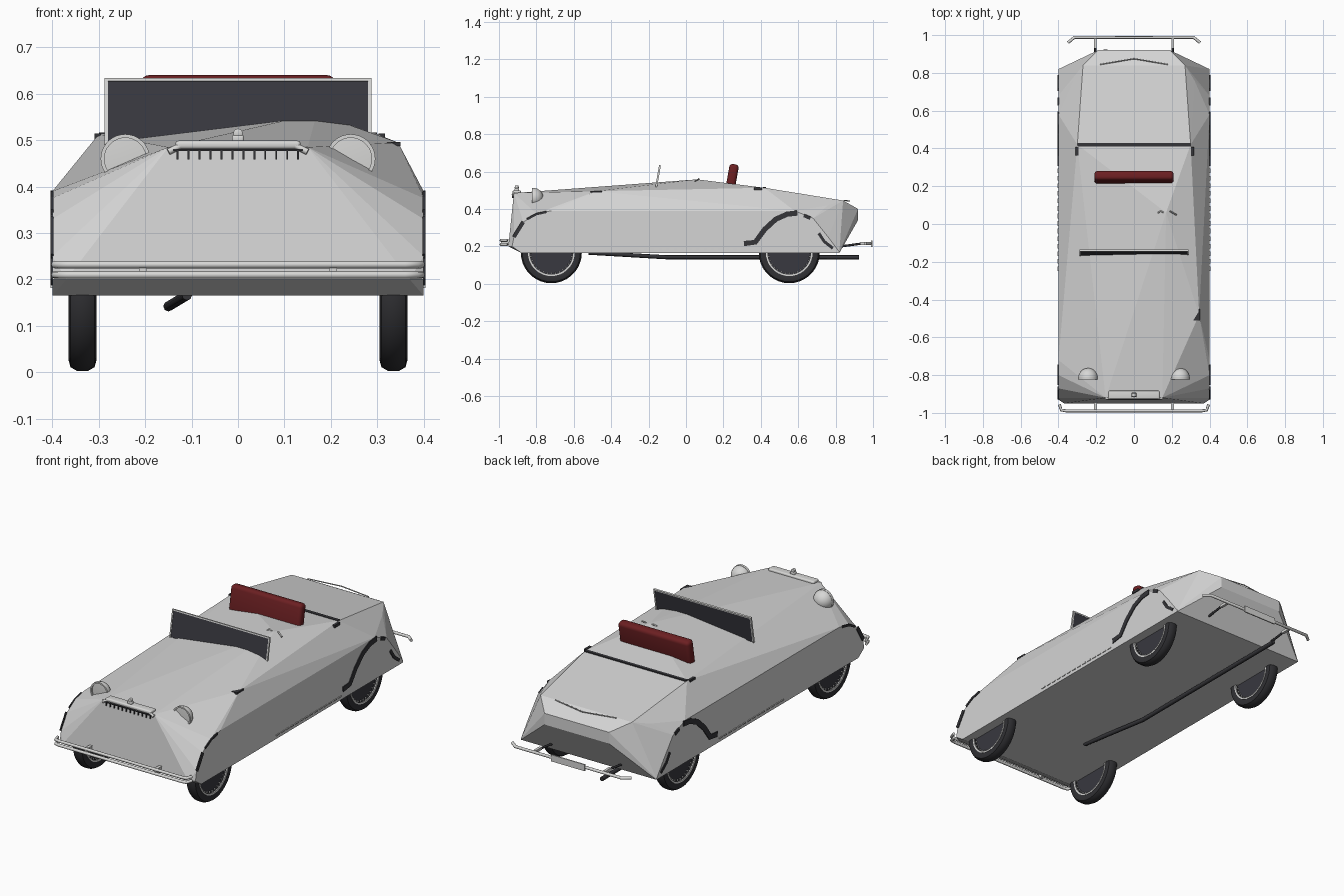
import bpy, bmesh
from math import cos, sin, pi, radians
from mathutils import Vector, Matrix

if "Cube" in bpy.data.objects:
    bpy.data.objects.remove(bpy.data.objects["Cube"])


def material(name, r, g, b):
    m = bpy.data.materials.new(name)
    m.use_nodes = True
    m.diffuse_color = (r, g, b, 1)
    m.node_tree.nodes["Principled BSDF"].inputs["Base Color"].default_value = (r, g, b, 1)
    return m


PAINT = material("pale grey paint", .66, .66, .66)
CHROME = material("light chrome", .68, .68, .67)
BLACK = material("black trim", .035, .035, .04)
RUBBER = material("dark rubber", .03, .03, .034)
GLASS = material("dark glass", .04, .04, .05)
RED = material("dark red leather", .15, .014, .016)


def finish(name, bm, mat, smooth=False):
    bmesh.ops.recalc_face_normals(bm, faces=bm.faces)
    me = bpy.data.meshes.new(name)
    bm.to_mesh(me)
    bm.free()
    me.materials.append(mat)
    ob = bpy.data.objects.new(name, me)
    bpy.context.collection.objects.link(ob)
    if smooth:
        bpy.ops.object.select_all(action='DESELECT')
        ob.select_set(True)
        bpy.context.view_layer.objects.active = ob
        bpy.ops.object.shade_smooth_by_angle(angle=radians(40))
    return ob


def box(name, loc, size, mat, tilt=0, bevel=0):
    bm = bmesh.new()
    bmesh.ops.create_cube(bm, size=1)
    bmesh.ops.scale(bm, vec=size, verts=bm.verts)
    if bevel:
        bmesh.ops.bevel(bm, geom=bm.edges[:], offset=bevel, segments=4, profile=.5, affect='EDGES')
    bm.transform(Matrix.Translation(loc) @ Matrix.Rotation(tilt, 4, 'X'))
    return finish(name, bm, mat, bevel > 0)


def tube(name, pts, r, mat):
    cu = bpy.data.curves.new(name, 'CURVE')
    cu.dimensions = '3D'
    cu.bevel_depth, cu.bevel_resolution, cu.use_fill_caps = r, 2, True
    sp = cu.splines.new('POLY')
    sp.points.add(len(pts) - 1)
    for p, co in zip(sp.points, pts):
        p.co = (*co, 1)
    cu.materials.append(mat)
    ob = bpy.data.objects.new(name, cu)
    bpy.context.collection.objects.link(ob)
    return ob


def lathe(name, profile, loc, axis, mat, steps=36):
    """Spin (radius, offset) points about the x or y axis."""
    bm = bmesh.new()
    rings = []
    for i in range(steps):
        a = 2 * pi * i / steps
        rings.append([bm.verts.new((o, r * cos(a), r * sin(a)) if axis == 'X'
                                   else (r * cos(a), o, r * sin(a))) for r, o in profile])
    for i in range(steps):
        a, b = rings[i], rings[(i + 1) % steps]
        for j in range(len(profile) - 1):
            bm.faces.new((a[j], b[j], b[j + 1], a[j + 1]))
    bmesh.ops.remove_doubles(bm, verts=bm.verts, dist=1e-5)
    bmesh.ops.translate(bm, verts=bm.verts, vec=loc)
    return finish(name, bm, mat, True)


def side_strip(name, pts, width, side, mat):
    """Thin plate following a (y, z) path on the body side."""
    bm = bmesh.new()
    rows = []
    for i, p in enumerate(pts):
        a, b = Vector(pts[max(i - 1, 0)]), Vector(pts[min(i + 1, len(pts) - 1)])
        d = (b - a).normalized() * width / 2
        rows.append([bm.verts.new((side * .398, p[0] + s * -d.y, p[1] + s * d.x)) for s in (-1, 1)])
    for a, b in zip(rows, rows[1:]):
        bm.faces.new((a[0], b[0], b[1], a[1]))
    out = bmesh.ops.extrude_face_region(bm, geom=bm.faces[:])["geom"]
    bmesh.ops.translate(bm, verts=[v for v in out if isinstance(v, bmesh.types.BMVert)],
                        vec=(side * .006, 0, 0))
    return finish(name, bm, mat)


# Faceted body shell: hull of mirrored fender, shoulder, nose and tail corners
front_arch = [(-.93, .2), (-.92, .25), (-.87, .33), (-.8, .375), (-.72, .39)]
rear_arch = [(.58, .39), (.68, .35), (.76, .25), (.82, .17)]
corners = [(.4, y, z) for y, z in front_arch + rear_arch]
corners += [(.4, -.88, .165), (.4, .82, .165), (.37, -.95, .2),
            (.15, -.92, .485), (.3, .42, .513), (.32, .76, .42),
            (.27, .84, .445), (.19, .92, .4), (.19, .92, .34)]
bm = bmesh.new()
for x, y, z in corners:
    for s in (-1, 1):
        bm.verts.new((s * x, y, z))
bm.verts.new((.17, .06, .558))
bm.verts.new((.345, -.48, .495))
res = bmesh.ops.convex_hull(bm, input=bm.verts)
bmesh.ops.delete(bm, geom=[v for v in bm.verts if not v.link_faces], context='VERTS')
finish("body_shell", bm, PAINT)

# Wheels: tyre, dark disc, bright rim and short spokes
tyre = [(.115, -.022), (.14, -.03), (.155, -.026), (.163, -.012), (.163, .012),
        (.155, .026), (.14, .03), (.115, .022), (.115, -.022)]
for place, y in (("front", -.72), ("rear", .552)):
    for label, s in (("left", 1), ("right", -1)):
        c = Vector((s * .335, y, .166))
        tag = f"{place}_{label}"
        lathe(tag + "_tyre", tyre, c, 'X', RUBBER)
        lathe(tag + "_disc", [(0, -.014), (.118, -.014), (.118, .014), (0, .014)], c, 'X', GLASS)
        for e in (-1, 1):
            off = Vector((e * .023, 0, 0))
            lathe(tag + "_rim", [(.116, -.004), (.125, -.004), (.125, .004), (.116, .004),
                                 (.116, -.004)], c + off, 'X', CHROME)
            lathe(tag + "_hub", [(0, -.01), (.025, -.01), (.02, .006), (0, .006)], c, 'X', CHROME, 16)
        for i in range(32):
            a = 2 * pi * i / 32
            d = Vector((0, cos(a), sin(a)))
            for e in (-1, 1):
                tube(tag + "_spoke", [c + d * r + Vector((e * .017, 0, 0)) for r in (.107, .118)],
                     .003, CHROME)

# Black arch trim and sill dashes on both sides
for s in (-1, 1):
    side_strip("front_arch_trim", front_arch[1:3], .02, s, BLACK)
    side_strip("front_arch_upper_trim", [(-.85, .345), (-.8, .372), (-.745, .384)], .012, s, BLACK)
    side_strip("rear_arch_trim", [(.31, .215), (.37, .222), (.42, .29), (.48, .345),
                                  (.54, .372), (.595, .378)], .028, s, BLACK)
    side_strip("rear_arch_back_trim", [(.63, .365), (.665, .35)], .018, s, BLACK)
    side_strip("rear_arch_tail_trim", [(.71, .27), (.74, .225), (.785, .19)], .016, s, BLACK)
    for i in range(14):
        y = -.25 + i * .04
        side_strip("sill_dash", [(y, .185), (y + .025, .185)], .006, s, CHROME)

# Headlamps: dome behind, rimmed lens in front
for s in (-1, 1):
    c = (s * .243, -.815, .46)
    dome = [(.052 * cos(i * pi / 16), .052 * sin(i * pi / 16)) for i in range(9)]
    lathe("headlamp_dome", [(0, -.004)] + dome, c, 'Y', CHROME)
    lathe("headlamp_rim", [(.045, -.008), (.053, -.008), (.053, .006), (.045, .006),
                           (.045, -.008)], c, 'Y', CHROME)

# Grille visor with hanging slats, and nose ornament
box("grille_visor", (0, -.905, .49), (.27, .045, .018), CHROME, bevel=.007)
for s in (-1, 1):
    tube("visor_end", [(s * .12, -.92, .49), (s * .15, -.925, .475)], .007, CHROME)
box("grille_shadow", (0, -.928, .479), (.28, .008, .004), BLACK)
for i in range(12):
    box("grille_slat", (-.13 + i * .0236, -.925, .469), (.004, .008, .022), BLACK)
box("ornament_base", (0, -.905, .503), (.026, .024, .016), CHROME, bevel=.005)
lathe("ornament_knob", [(0, -.012), (.01, -.008), (.01, .008), (0, .012)],
      (0, -.905, .515), 'Y', CHROME, 16)

# Windscreen
tilt = radians(-10)
box("windscreen_glass", (0, -.152, .56), (.56, .006, .135), GLASS, tilt)
for s in (-1, 1):
    box("windscreen_post", (s * .284, -.152, .56), (.007, .01, .14), CHROME, tilt)
box("windscreen_top_rail", (0, -.14, .63), (.575, .01, .007), CHROME, tilt)

# Seat back, cockpit rear edge and steering wheel tips
box("seat_back", (0, .247, .57), (.42, .05, .14), RED, tilt, bevel=.018)
box("cockpit_rear_edge", (0, .42, .511), (.6, .018, .012), BLACK)
for x in (-.302, .31):
    box("hood_hinge", (x, .385, .507), (.014, .045, .014), BLACK)
box("fender_mark", (.333, -.48, .492), (.035, .06, .009), BLACK)
tube("steering_wheel_tips", [(.12, .055, .545), (.14, .068, .561), (.155, .062, .555)], .004, CHROME)
tube("steering_wheel_tip", [(.19, .068, .559), (.225, .048, .549)], .004, CHROME)

# Boot lid trim
tube("boot_trim", [(-.18, .845, .446), (0, .875, .442), (.18, .845, .446)], .003, CHROME)

# Front bumper: two rails with curled ends
for z in (.21, .232):
    tube("front_bumper_rail", [(-.395, -.955, z), (-.385, -.985, z), (-.36, -.989, z),
                               (.36, -.989, z), (.385, -.985, z), (.395, -.955, z)], .008, CHROME)
# Rear bumper with centre plate
tube("rear_bumper", [(-.35, .96, .215), (-.315, .988, .215), (.315, .988, .215),
                     (.35, .96, .215)], .008, CHROME)
box("rear_plate", (0, .993, .215), (.2, .006, .035), CHROME)
for x in (-.205, .205):
    box("front_bumper_bracket", (x, -.965, .221), (.016, .05, .03), CHROME)
    box("rear_bumper_bracket", (x, .957, .215), (.014, .05, .014), CHROME)
    tube("rear_bumper_stay", [(x, .94, .215), (x, .83, .2)], .006, BLACK)

# Exhaust
tube("exhaust_pipe", [(-.11, -.52, .166), (-.15, -.11, .142), (-.15, .925, .142)], .011, BLACK)
